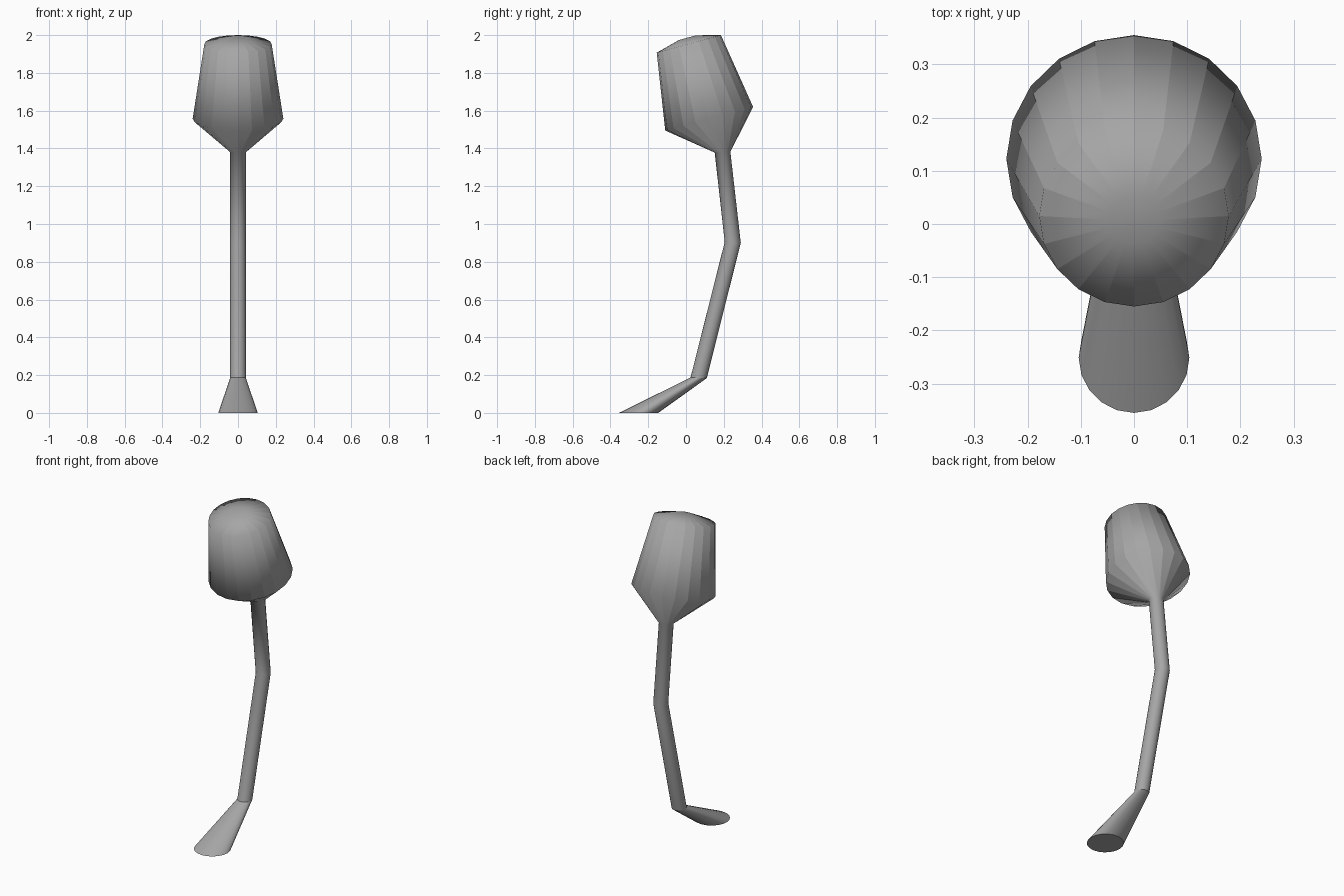
import bpy
import bmesh
from math import sin, cos, tau

SIDES = 20

cube = bpy.data.objects.get("Cube")
if cube:
    bpy.data.objects.remove(cube)

grey = bpy.data.materials.new("mid_grey")
grey.use_nodes = True
colour = (0.38, 0.38, 0.38, 1)
grey.diffuse_color = colour
grey.node_tree.nodes["Principled BSDF"].inputs["Base Color"].default_value = colour


def loft(name, sections, sharp_columns=False):
    """Skin tilted circles given as (front y, front z, back y, back z, half width).
    Returns the bmesh-built object with both ends closed."""
    bm = bmesh.new()
    rings = []
    for fy, fz, by, bz, width in sections:
        ring = []
        for i in range(SIDES):
            a = tau * i / SIDES
            t = (1 + cos(a)) / 2
            ring.append(bm.verts.new((width * sin(a), fy + (by - fy) * t, fz + (bz - fz) * t)))
        rings.append(ring)
    for low, high in zip(rings, rings[1:]):
        for i in range(SIDES):
            j = (i + 1) % SIDES
            bm.faces.new((low[i], low[j], high[j], high[i]))
    bm.faces.new(rings[0])
    bm.faces.new(rings[-1])
    bmesh.ops.recalc_face_normals(bm, faces=bm.faces)
    for face in bm.faces:
        face.smooth = True

    def crease(a, b):
        edge = bm.edges.get((a, b))
        if edge:
            edge.smooth = False

    # Hard edges around the foot's sole and the ankle, and along the cup's facets
    for i in range(SIDES):
        for ring in rings[:2]:
            crease(ring[i], ring[(i + 1) % SIDES])
        for low, high in zip(rings[3:], rings[4:]):
            crease(low[i], high[i])

    mesh = bpy.data.meshes.new(name)
    bm.to_mesh(mesh)
    bm.free()
    mesh.materials.append(grey)
    obj = bpy.data.objects.new(name, mesh)
    bpy.context.collection.objects.link(obj)
    return obj


# One continuous skin: flared foot, bent stem, faceted cup and shallow domed cap
loft("stemmed_cup", [
    (-0.355, 0.0, -0.147, 0.0, 0.104),      # sole
    (0.024, 0.187, 0.11, 0.184, 0.042),     # ankle
    (0.205, 0.905, 0.29, 0.9, 0.042),       # stem bend
    (0.152, 1.378, 0.235, 1.382, 0.042),    # cup neck
    (-0.11, 1.495, 0.355, 1.62, 0.24),      # cup belly
    (-0.155, 1.907, 0.185, 2.0, 0.178),     # cup rim
    (-0.037, 1.974, 0.053, 1.999, 0.046),   # cap centre
])
